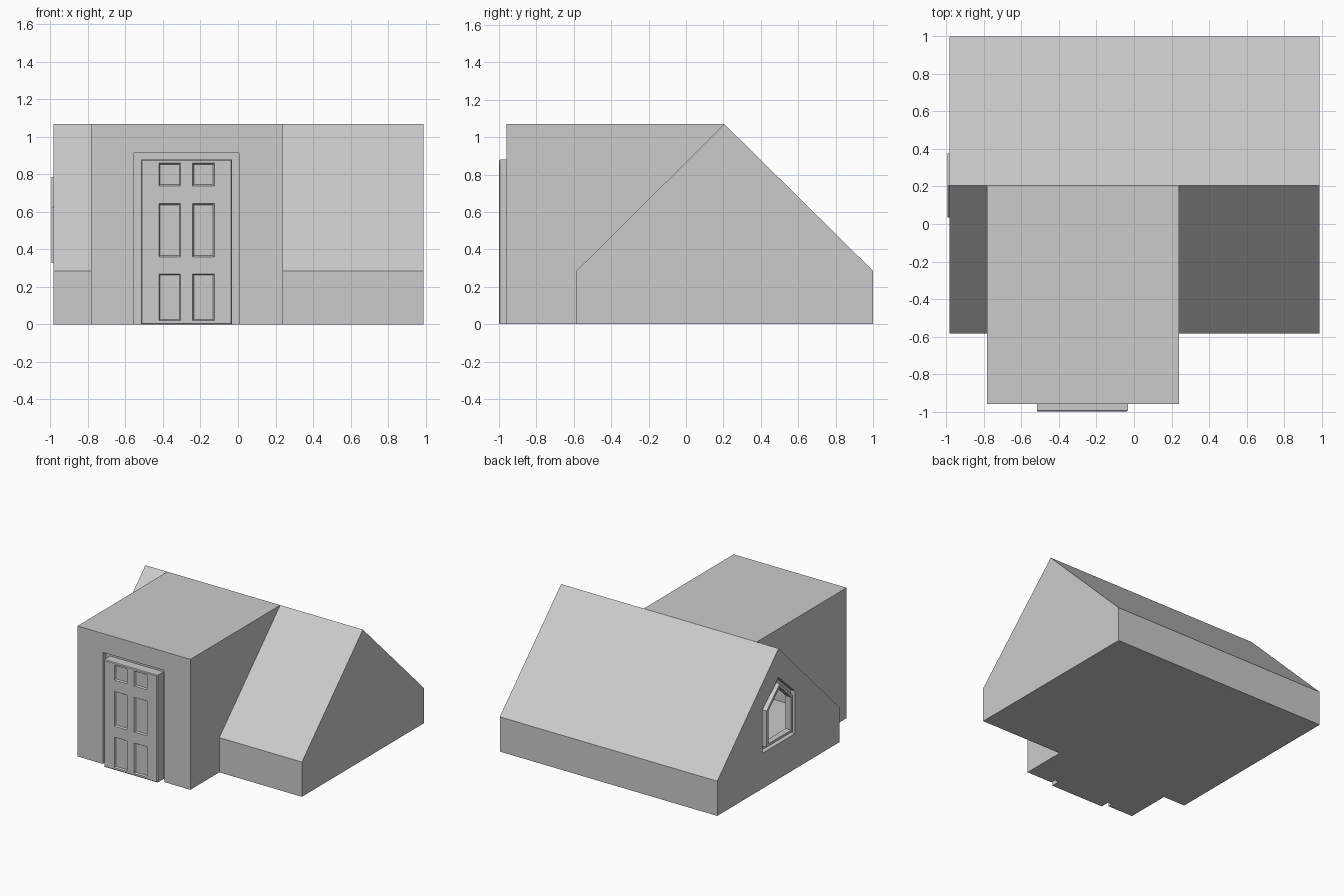
import bpy, bmesh

if "Cube" in bpy.data.objects:
    bpy.data.objects.remove(bpy.data.objects["Cube"])

# Overall dimensions
X0, X1 = -0.984, 0.99            # gable ends
YF, YR, YB = -0.585, 0.205, 1.0  # front eave, ridge, back eave
EAVE, TOP = 0.285, 1.07
B0, B1, BF = -0.785, 0.24, -0.96  # porch block
D0, D1, DH, DY = -0.555, 0.005, 0.915, -0.92  # doorway recess
WX = -0.945                       # depth of the window recess


def poly(bm, pts):
    return bm.faces.new([bm.verts.new(p) for p in pts])


def bridge(bm, a, b):
    """Quads joining two outlines that have the same number of points."""
    n = len(a)
    for i in range(n):
        j = (i + 1) % n
        poly(bm, (a[i], a[j], b[j], b[i]))


def fill(bm, loops, normal):
    """Flat face bounded by the first outline, with the others as holes."""
    edges = []
    for pts in loops:
        vs = [bm.verts.new(p) for p in pts]
        edges += [bm.edges.new((vs[i - 1], vs[i])) for i in range(len(vs))]
    bmesh.ops.triangle_fill(bm, use_beauty=True, use_dissolve=False,
                            edges=edges, normal=normal)


def finish(bm, name):
    bmesh.ops.remove_doubles(bm, verts=bm.verts[:], dist=0.0001)
    bmesh.ops.recalc_face_normals(bm, faces=bm.faces[:])
    me = bpy.data.meshes.new(name)
    bm.to_mesh(me)
    bm.free()
    ob = bpy.data.objects.new(name, me)
    bpy.context.collection.objects.link(ob)


def window(x, half, bottom, shoulder, apex):
    """Pentagon window outline at depth x, centred under the ridge."""
    return [(x, YR - half, bottom), (x, YR + half, bottom),
            (x, YR + half, shoulder), (x, YR, apex), (x, YR - half, shoulder)]


def rect(x0, x1, z0, z1, y, inset=0):
    return [(x0 + inset, y, z0 + inset), (x1 - inset, y, z0 + inset),
            (x1 - inset, y, z1 - inset), (x0 + inset, y, z1 - inset)]


OUTER = (0.21, 0.29, 0.642, 0.832)
FRAME = (0.17, 0.327, 0.625, 0.785)
HOLE = (0.148, 0.347, 0.616, 0.756)

# House shell: hollow gabled body joined with the flat-topped porch block
bm = bmesh.new()


def gable(x):
    return [(x, YF, 0), (x, YF, EAVE), (x, YR, TOP), (x, YB, EAVE), (x, YB, 0)]


poly(bm, gable(X1))
fill(bm, [gable(X0), window(X0, *OUTER)], (-1, 0, 0))
bridge(bm, window(X0, *OUTER), window(WX, *OUTER))
bridge(bm, window(WX, *OUTER), window(WX, *HOLE))
poly(bm, [(X0, YB, EAVE), (X1, YB, EAVE), (X1, YR, TOP),
          (B1, YR, TOP), (B0, YR, TOP), (X0, YR, TOP)])
poly(bm, [(X0, YB, 0), (X1, YB, 0), (X1, YB, EAVE), (X0, YB, EAVE)])
for xo, xb in ((X0, B0), (X1, B1)):
    poly(bm, [(xo, YF, 0), (xb, YF, 0), (xb, YF, EAVE), (xo, YF, EAVE)])
    poly(bm, [(xo, YF, EAVE), (xb, YF, EAVE), (xb, YR, TOP), (xo, YR, TOP)])
    poly(bm, [(xb, YF, 0), (xb, BF, 0), (xb, BF, TOP), (xb, YR, TOP), (xb, YF, EAVE)])
poly(bm, [(B0, BF, TOP), (B1, BF, TOP), (B1, YR, TOP), (B0, YR, TOP)])
# Front wall around the doorway, doorway reveal and back
door_path = [(D0, 0), (D0, DH), (D1, DH), (D1, 0)]
fill(bm, [[(B0, BF, 0)] + [(x, BF, z) for x, z in door_path]
          + [(B1, BF, 0), (B1, BF, TOP), (B0, BF, TOP)]], (0, -1, 0))
for (xa, za), (xb, zb) in zip(door_path, door_path[1:]):
    poly(bm, [(xa, BF, za), (xb, BF, zb), (xb, DY, zb), (xa, DY, za)])
poly(bm, [(x, DY, z) for x, z in door_path])
# Floor
floor = [(X0, YB), (X0, YF), (B0, YF), (B0, BF), (D0, BF), (D0, DY),
         (D1, DY), (D1, BF), (B1, BF), (B1, YF), (X1, YF), (X1, YB)]
fill(bm, [[(x, y, 0) for x, y in floor]], (0, 0, -1))
finish(bm, "house_shell")

# Window frame: thin pentagon ring standing out of its recess
bm = bmesh.new()
rings = [window(WX, *FRAME), window(-0.995, *FRAME),
         window(-0.995, *HOLE), window(WX, *HOLE)]
for i in range(4):
    bridge(bm, rings[i - 1], rings[i])
finish(bm, "window_frame")

# Door: slab with a softened front edge and six sunken panels
bm = bmesh.new()
slab = (-0.518, -0.032, 0, 0.88)
poly(bm, rect(*slab, DY))
bridge(bm, rect(*slab, DY), rect(*slab, -0.994))
front = rect(*slab, -1, 0.006)
bridge(bm, rect(*slab, -0.994), front)
holes = []
for x0, x1 in ((-0.422, -0.306), (-0.242, -0.126)):
    for z0, z1 in ((0.02, 0.27), (0.36, 0.645), (0.738, 0.86)):
        panel = (x0, x1, z0, z1)
        holes.append(rect(*panel, -1))
        bridge(bm, holes[-1], rect(*panel, -0.988, 0.007))
        poly(bm, rect(*panel, -0.988, 0.007))
fill(bm, [front] + holes, (0, -1, 0))
finish(bm, "door")
